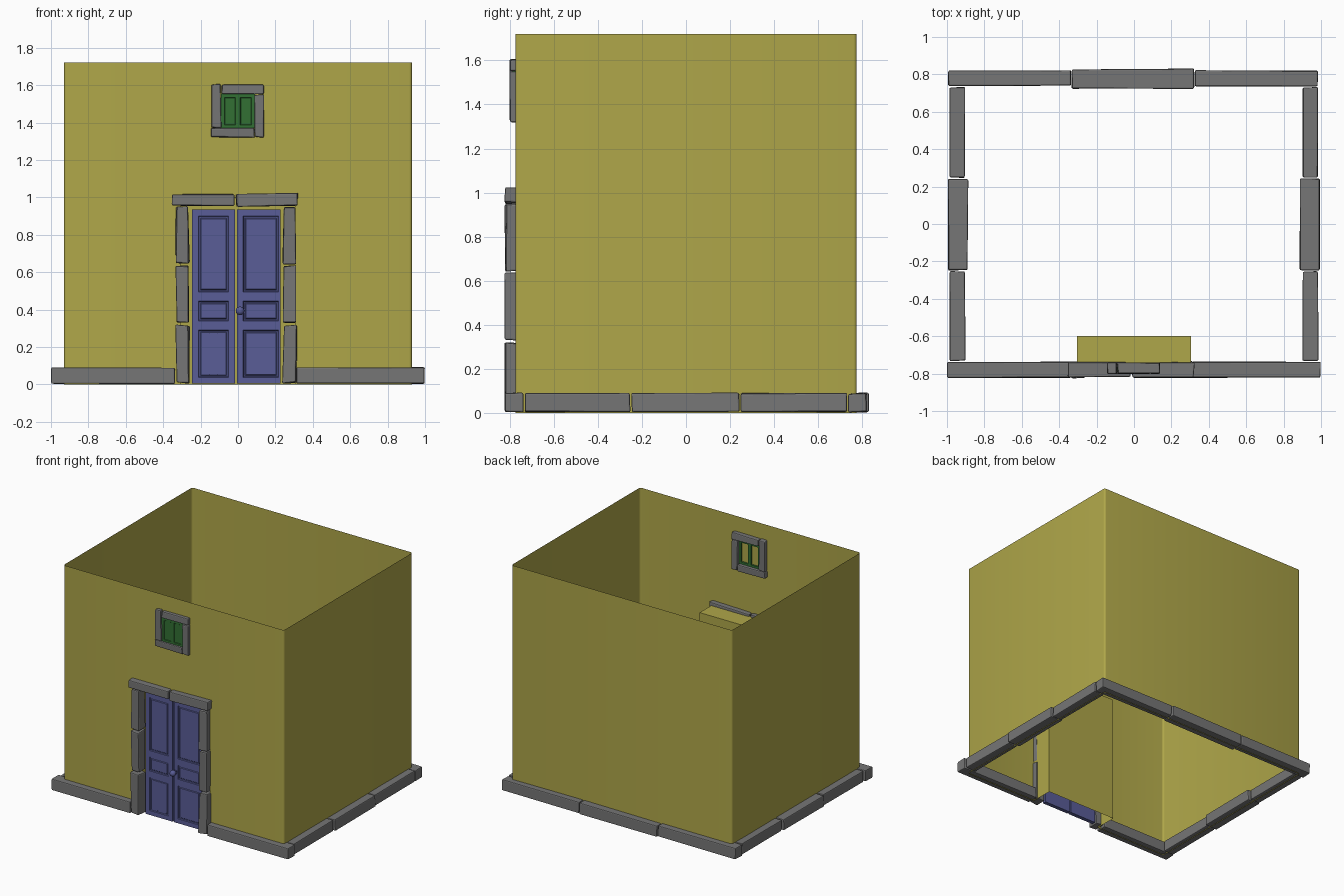
import bpy, bmesh, math, random
from mathutils import Vector

random.seed(4)
cube = bpy.data.objects.get("Cube")
if cube:
    bpy.data.objects.remove(cube, do_unlink=True)


def material(name, rgb):
    m = bpy.data.materials.new(name)
    m.use_nodes = True
    m.diffuse_color = (*rgb, 1)
    m.node_tree.nodes["Principled BSDF"].inputs["Base Color"].default_value = (*rgb, 1)
    return m


PLASTER = material("ochre_plaster", (0.43, 0.385, 0.067))
STONE = material("grey_stone", (0.18, 0.18, 0.18))
BLUE = material("blue_paint", (0.1, 0.11, 0.31))
GREEN = material("green_paint", (0.032, 0.16, 0.034))


def finish(name, bm, mat, smooth=False):
    me = bpy.data.meshes.new(name)
    bm.to_mesh(me)
    bm.free()
    me.materials.append(mat)
    ob = bpy.data.objects.new(name, me)
    bpy.context.collection.objects.link(ob)
    if smooth:
        bpy.ops.object.select_all(action='DESELECT')
        ob.select_set(True)
        bpy.context.view_layer.objects.active = ob
        bpy.ops.object.shade_smooth_by_angle(angle=math.radians(35))
    return ob


def stone(name, x, y, z, wobble=0.006):
    """Roughly squared block with chipped corners and worn edges."""
    bm = bmesh.new()
    bmesh.ops.create_cube(bm, size=1)
    for v in bm.verts:
        v.co = Vector([r[0] + random.uniform(0, wobble) if c < 0
                       else r[1] - random.uniform(0, wobble)
                       for c, r in zip(v.co, (x, y, z))])
    bmesh.ops.bevel(bm, geom=bm.edges[:], offset=0.007, segments=2,
                    profile=0.5, affect='EDGES')
    return finish(name, bm, STONE)


# Plaster walls: a rounded plan raised in two lifts, with a door recess below
HX, HY, R, TOP = 0.93, 0.775, 0.015, 1.72
DOOR, DEPTH, HEAD = 0.305, -0.6, 1.0


def plan():
    pts = [(DOOR, -HY)]
    for i, (sx, sy) in enumerate(((1, -1), (1, 1), (-1, 1), (-1, -1))):
        for k in range(5):
            a = math.radians(-90 + 90 * i + 22.5 * k)
            pts.append((sx * (HX - R) + R * math.cos(a),
                        sy * (HY - R) + R * math.sin(a)))
    return pts + [(-DOOR, -HY)]


def raise_wall(bm, pts, z0, z1):
    low, high = [[bm.verts.new((px, py, z)) for px, py in pts] for z in (z0, z1)]
    for i in range(len(pts)):
        j = (i + 1) % len(pts)
        bm.faces.new((low[i], low[j], high[j], high[i]))


bm = bmesh.new()
recess = [(-DOOR, DEPTH), (DOOR, DEPTH)]
raise_wall(bm, plan() + recess, 0, HEAD)
raise_wall(bm, plan(), HEAD, TOP)
bm.faces.new([bm.verts.new((px, py, HEAD))
              for px, py in recess + [(DOOR, -HY), (-DOOR, -HY)]])
bmesh.ops.remove_doubles(bm, verts=bm.verts[:], dist=0.0005)
finish("plaster_walls", bm, PLASTER, smooth=True)

# Plinth stones around the foot of the walls
FOOT = (0.002, 0.092)
stone("plinth_front_right", (-1, -0.335), (-0.823, -0.735), FOOT, 0.004)
stone("plinth_front_left", (0.31, 1), (-0.823, -0.735), FOOT, 0.004)
stone("plinth_back_right", (-0.995, -0.335), (0.735, 0.823), FOOT)
stone("plinth_back_middle", (-0.335, 0.325), (0.72, 0.832), FOOT)
stone("plinth_back_left", (0.325, 0.985), (0.735, 0.823), FOOT)
for side, s in (("right", -1), ("left", 1)):
    for part, y, a, b in (("front", (-0.735, -0.25), 0.9, 0.987),
                          ("middle", (-0.25, 0.245), 0.885, 0.997),
                          ("back", (0.245, 0.735), 0.9, 0.987)):
        stone(f"plinth_{side}_{part}", sorted((s * a, s * b)), y, FOOT)

# Door surround
WALL = (-0.826, -0.733)
for side, x in (("right", (-0.337, -0.256)), ("left", (0.235, 0.317))):
    for n, z in enumerate(((0.002, 0.322), (0.322, 0.64), (0.64, 0.955))):
        stone(f"door_jamb_{side}_{n + 1}", x, WALL, z, 0.012)
stone("door_lintel_right", (-0.356, -0.015), WALL, (0.948, 1.024), 0.01)
stone("door_lintel_left", (-0.015, 0.326), WALL, (0.948, 1.024), 0.01)

# Window surround, stones lapping around the opening
FRAME = (-0.803, -0.738)
stone("window_stone_top", (-0.09, 0.142), FRAME, (1.55, 1.607))
stone("window_stone_right", (-0.146, -0.088), FRAME, (1.37, 1.607))
stone("window_stone_bottom", (-0.146, 0.09), FRAME, (1.318, 1.376))
stone("window_stone_left", (0.086, 0.142), FRAME, (1.318, 1.553))


def panelled_leaf(name, xs, zs, y, thick, mat, steps, back_step=None, boards=0):
    """Slab cut into a grid; odd cells become moulded panels."""
    bm = bmesh.new()
    grid = [[bm.verts.new((x, y, z)) for x in xs] for z in zs]
    for i in range(len(zs) - 1):
        for j in range(len(xs) - 1):
            bm.faces.new((grid[i][j], grid[i][j + 1],
                          grid[i + 1][j + 1], grid[i + 1][j]))
    back = bmesh.ops.extrude_face_region(bm, geom=bm.faces[:], use_keep_orig=True)
    bmesh.ops.translate(bm, vec=(0, thick, 0),
                        verts=[g for g in back["geom"] if isinstance(g, bmesh.types.BMVert)])
    bmesh.ops.recalc_face_normals(bm, faces=bm.faces[:])

    def cells(sign):
        found = []
        for f in bm.faces:
            c = f.calc_center_median()
            row = sum(c.z > z for z in zs) - 1
            if f.normal.y * sign > 0.5 and xs[1] < c.x < xs[2] and row % 2:
                found.append(f)
        return found

    front, rear = cells(-1), cells(1)
    for width, depth in steps:
        bmesh.ops.inset_individual(bm, faces=front, thickness=width, depth=depth)
    if back_step:
        bmesh.ops.inset_individual(bm, faces=rear, thickness=back_step[0],
                                   depth=back_step[1])
    # Raised planks over the lowest panel
    if boards:
        x0, x1, z0, z1 = xs[1] + 0.012, xs[2] - 0.012, zs[1] + 0.012, zs[2] - 0.012
        w = (x1 - x0) / boards
        for k in range(boards):
            made = bmesh.ops.create_cube(bm, size=1)["verts"]
            bmesh.ops.scale(bm, vec=(w - 0.004, 0.01, z1 - z0), verts=made)
            bmesh.ops.translate(bm, verts=made,
                                vec=(x0 + w * (k + 0.5), y + 0.008, (z0 + z1) / 2))
    return finish(name, bm, mat)


# Double door
ROWS = (0.004, 0.038, 0.29, 0.34, 0.445, 0.495, 0.9, 0.935)
MOULD = ((0.005, -0.007), (0.01, 0), (0.006, 0.005))
panelled_leaf("door_leaf_right", (-0.245, -0.212, -0.05, -0.015), ROWS,
              -0.765, 0.03, BLUE, MOULD, boards=3)
panelled_leaf("door_leaf_left", (-0.005, 0.028, 0.217, 0.226), ROWS,
              -0.765, 0.03, BLUE, MOULD)

# Door knob on a short neck
bm = bmesh.new()
bmesh.ops.create_uvsphere(bm, u_segments=16, v_segments=10, radius=0.023)
bmesh.ops.translate(bm, verts=bm.verts[:], vec=(0.011, -0.8, 0.393))
neck = bmesh.ops.create_cube(bm, size=0.02)["verts"]
bmesh.ops.translate(bm, verts=neck, vec=(0.011, -0.773, 0.393))
finish("door_knob", bm, BLUE, smooth=True)

# Window shutters
for side, xs in (("right", (-0.092, -0.073, -0.014, -0.002)),
                 ("left", (-0.002, 0.012, 0.072, 0.09))):
    panelled_leaf(f"shutter_{side}", xs, (1.37, 1.386, 1.534, 1.556),
                  -0.788, 0.024, GREEN, ((0.004, -0.004),), (0.003, -0.016))
